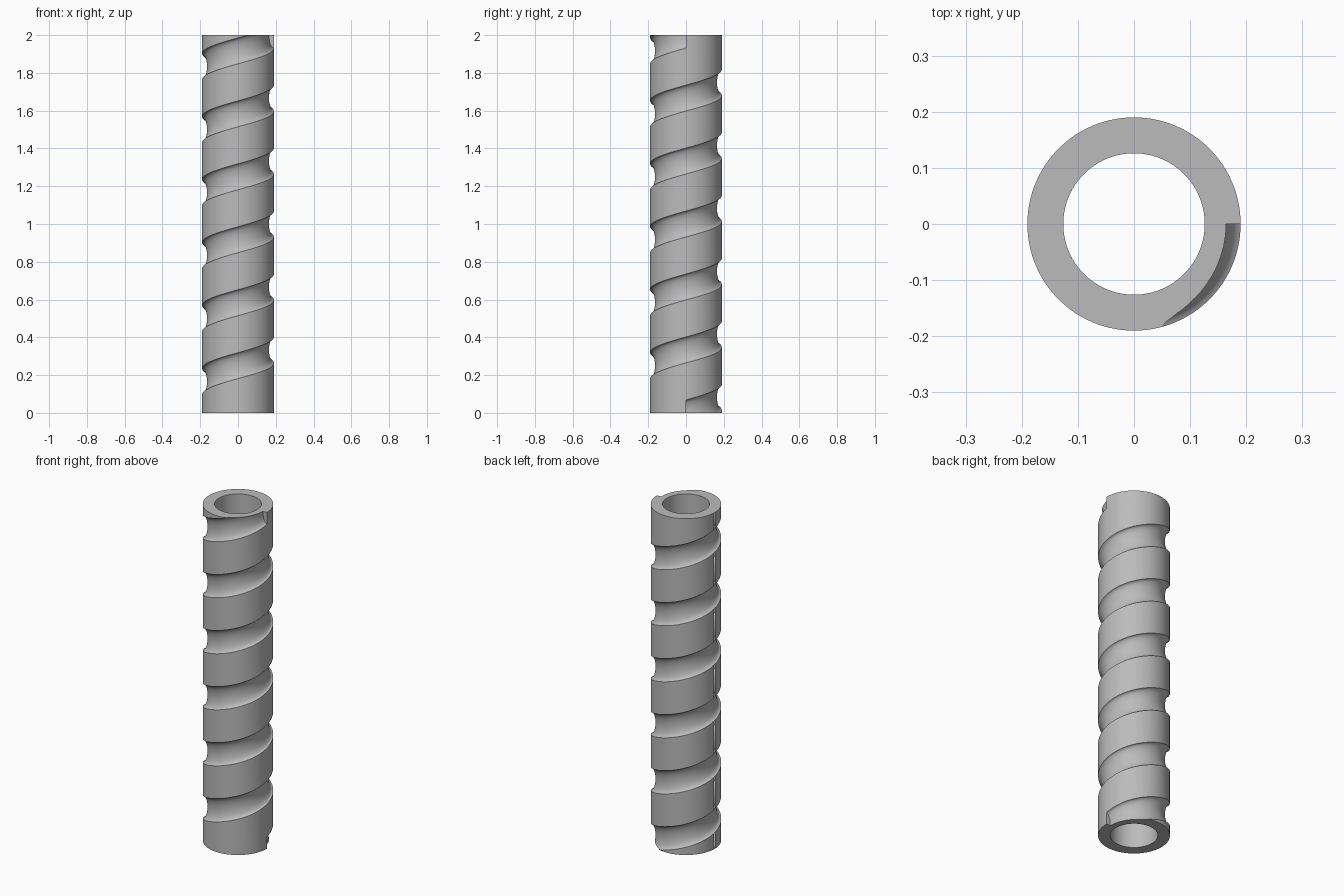
import bpy, bmesh
from math import sin, cos, pi, tau

HEIGHT, OUTER, BORE = 2.0, 0.19, 0.126
TURNS, HALF, DEPTH = 6, 0.069, 0.026
STEPS = 72   # sweep steps per turn

if "Cube" in bpy.data.objects:
    bpy.data.objects.remove(bpy.data.objects["Cube"], do_unlink=True)

grey = bpy.data.materials.new("plain grey")
grey.use_nodes = True
grey.diffuse_color = (0.5, 0.5, 0.5, 1)
grey.node_tree.nodes["Principled BSDF"].inputs["Base Color"].default_value = grey.diffuse_color


def make_object(name, bm):
    bmesh.ops.recalc_face_normals(bm, faces=bm.faces)
    mesh = bpy.data.meshes.new(name)
    bm.to_mesh(mesh)
    bm.free()
    mesh.materials.append(grey)
    obj = bpy.data.objects.new(name, mesh)
    bpy.context.collection.objects.link(obj)
    return obj


def sweep(name, profile, angles, rise=0.0, closed=False):
    """Turn an (r, z) outline about z, rising by `rise` per turn."""
    bm = bmesh.new()
    rings = [[bm.verts.new((r * cos(a), r * sin(a), z + rise * a / tau))
              for r, z in profile] for a in angles]
    n = len(profile)
    pairs = list(zip(rings, rings[1:]))
    if closed:
        pairs.append((rings[-1], rings[0]))
    else:
        bm.faces.new(rings[0])
        bm.faces.new(rings[-1])
    for p, q in pairs:
        for i in range(n):
            j = (i + 1) % n
            bm.faces.new((p[i], q[i], q[j], p[j]))
    return make_object(name, bm)


# Hollow tube
tube = sweep("grooved_tube",
             [(BORE, 0), (OUTER, 0), (OUTER, HEIGHT), (BORE, HEIGHT)],
             [tau * i / 128 for i in range(128)], closed=True)

# Spiral cutter: rounded inner side, open beyond the tube wall
arc = [pi * i / 12 for i in range(13)]
outline = [(OUTER - DEPTH * sin(t), -HALF * cos(t)) for t in arc]
outline += [(OUTER + 0.05, HALF), (OUTER + 0.05, -HALF)]
cutter = sweep("groove_cutter", outline,
               [tau * i / STEPS for i in range(TURNS * STEPS + 1)],
               rise=HEIGHT / TURNS)
cutter.hide_render = True

# Cut the groove and discard the cutter
cut = tube.modifiers.new("groove", "BOOLEAN")
cut.operation, cut.solver, cut.object = "DIFFERENCE", "EXACT", cutter
bpy.ops.object.select_all(action="DESELECT")
bpy.context.view_layer.objects.active = tube
tube.select_set(True)
bpy.ops.object.modifier_apply(modifier=cut.name)
bpy.data.objects.remove(cutter, do_unlink=True)
bpy.ops.object.shade_smooth_by_angle(angle=pi / 6)
